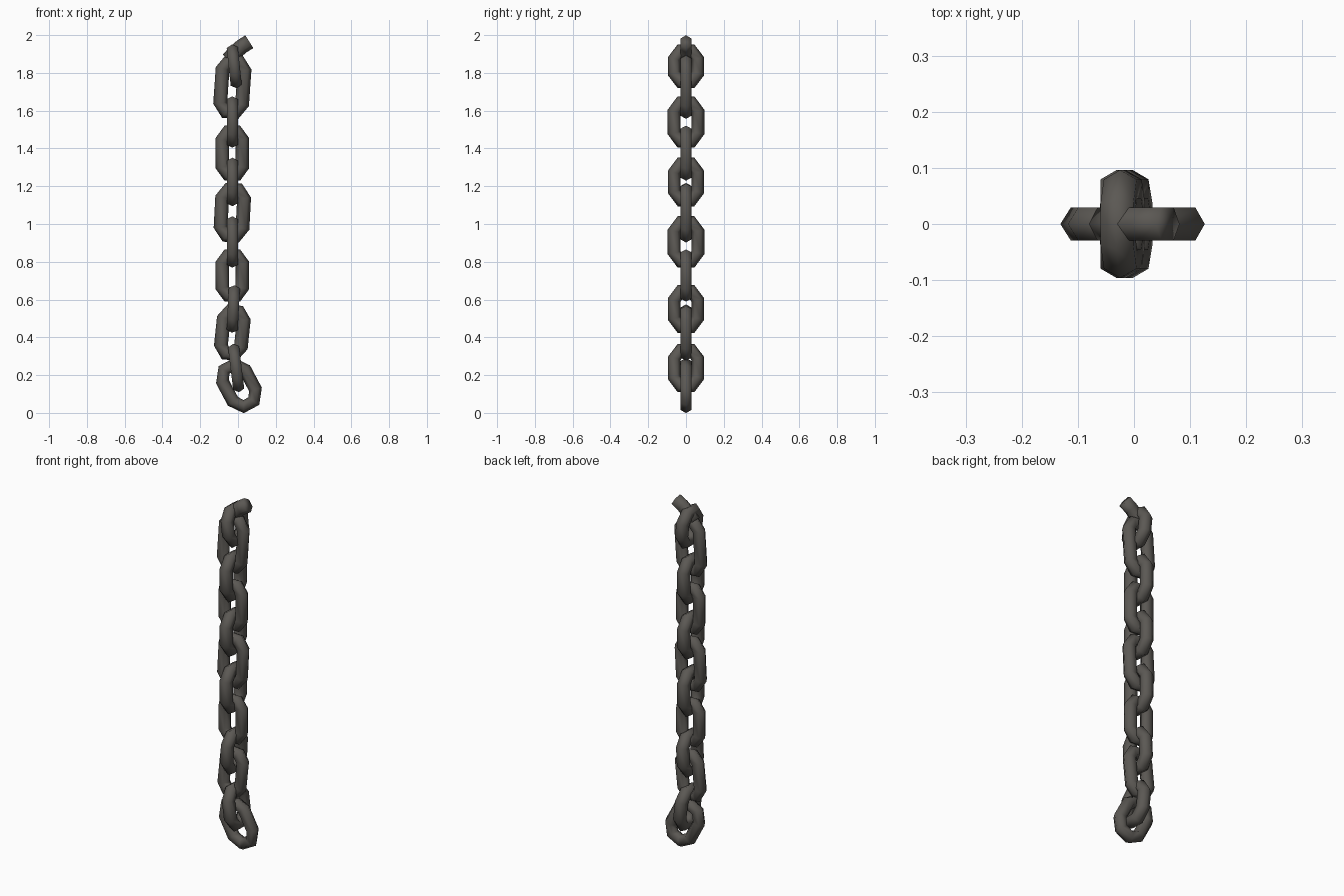
import bpy, bmesh, math
from mathutils import Vector, Matrix

if "Cube" in bpy.data.objects:
    bpy.data.objects.remove(bpy.data.objects["Cube"])

iron = bpy.data.materials.new("dark iron")
iron.diffuse_color = (0.105, 0.098, 0.088, 1)
iron.use_nodes = True
iron.node_tree.nodes["Principled BSDF"].inputs["Base Color"].default_value = iron.diffuse_color


def tube(name, pts, normal, r_in, r_out, closed=True, sides=6):
    """Sweep an oval section along a flat path; normal is the path's plane normal."""
    bm = bmesh.new()
    n = len(pts)
    rings = []
    for i, p in enumerate(pts):
        a = pts[(i - 1) % n] if closed or i > 0 else p
        b = pts[(i + 1) % n] if closed or i < n - 1 else p
        side = (b - a).normalized().cross(normal)
        rings.append([bm.verts.new(p + side * r_in * math.cos(t) + normal * r_out * math.sin(t))
                      for t in (2 * math.pi * k / sides for k in range(sides))])
    for i in range(n if closed else n - 1):
        q, s = rings[i], rings[(i + 1) % n]
        for k in range(sides):
            m = (k + 1) % sides
            bm.faces.new((q[k], q[m], s[m], s[k]))
    if not closed:
        bm.faces.new(rings[0])
        bm.faces.new(rings[-1])
    bmesh.ops.recalc_face_normals(bm, faces=bm.faces)
    for f in bm.faces:
        f.smooth = True
    me = bpy.data.meshes.new(name)
    bm.to_mesh(me)
    bm.free()
    me.materials.append(iron)
    ob = bpy.data.objects.new(name, me)
    bpy.context.collection.objects.link(ob)
    return ob


def link(name, x, z0, z1, width, across_y=False, tilt=0, r=0.035):
    """One chain link between heights z0 and z1, tilted in the front plane."""
    a, b = width / 2 - r, (z1 - z0) / 2 - r
    prof = [(a, -b + 0.75 * a), (a, b - 0.75 * a), (0.45 * a, b), (-0.45 * a, b),
            (-a, b - 0.75 * a), (-a, -b + 0.75 * a), (-0.45 * a, -b), (0.45 * a, -b)]
    rot = Matrix.Rotation(math.radians(tilt), 3, 'Y')
    c = Vector((x, 0, (z0 + z1) / 2))
    pts = [c + rot @ (Vector((0, u, v)) if across_y else Vector((u, 0, v))) for u, v in prof]
    normal = rot @ Vector((1, 0, 0)) if across_y else Vector((0, 1, 0))
    return tube(name, pts, normal, r, 0.034)


# links lying in the front plane
link("bottom_link", 0.005, 0.0, 0.29, 0.205, tilt=-28)
front = [(0.275, 0.575, 0.18, 6), (0.585, 0.87, 0.18, 0), (0.90, 1.22, 0.19, 3),
         (1.225, 1.525, 0.18, 0), (1.555, 1.90, 0.19, 4)]
for i, (z0, z1, w, t) in enumerate(front):
    link(f"front_link_{i+1}", -0.03, z0, z1, w, tilt=t, r=0.037)

# links turned sideways
sideways = [(-0.01, 0.105, 0.37, -7), (-0.025, 0.42, 0.68, 3), (-0.03, 0.765, 1.045, 0),
            (-0.03, 1.09, 1.355, 0), (-0.03, 1.40, 1.68, 0), (-0.02, 1.715, 1.955, -6)]
for i, (x, z0, z1, t) in enumerate(sideways):
    link(f"side_link_{i+1}", x, z0, z1, 0.195, True, t)

# broken stub of the top link
tube("top_stub", [Vector(p) for p in ((-0.05, 0, 1.87), (-0.02, 0, 1.905), (0.02, 0, 1.94),
                                      (0.06, 0, 1.965))],
     Vector((0, 1, 0)), 0.04, 0.034, closed=False)
